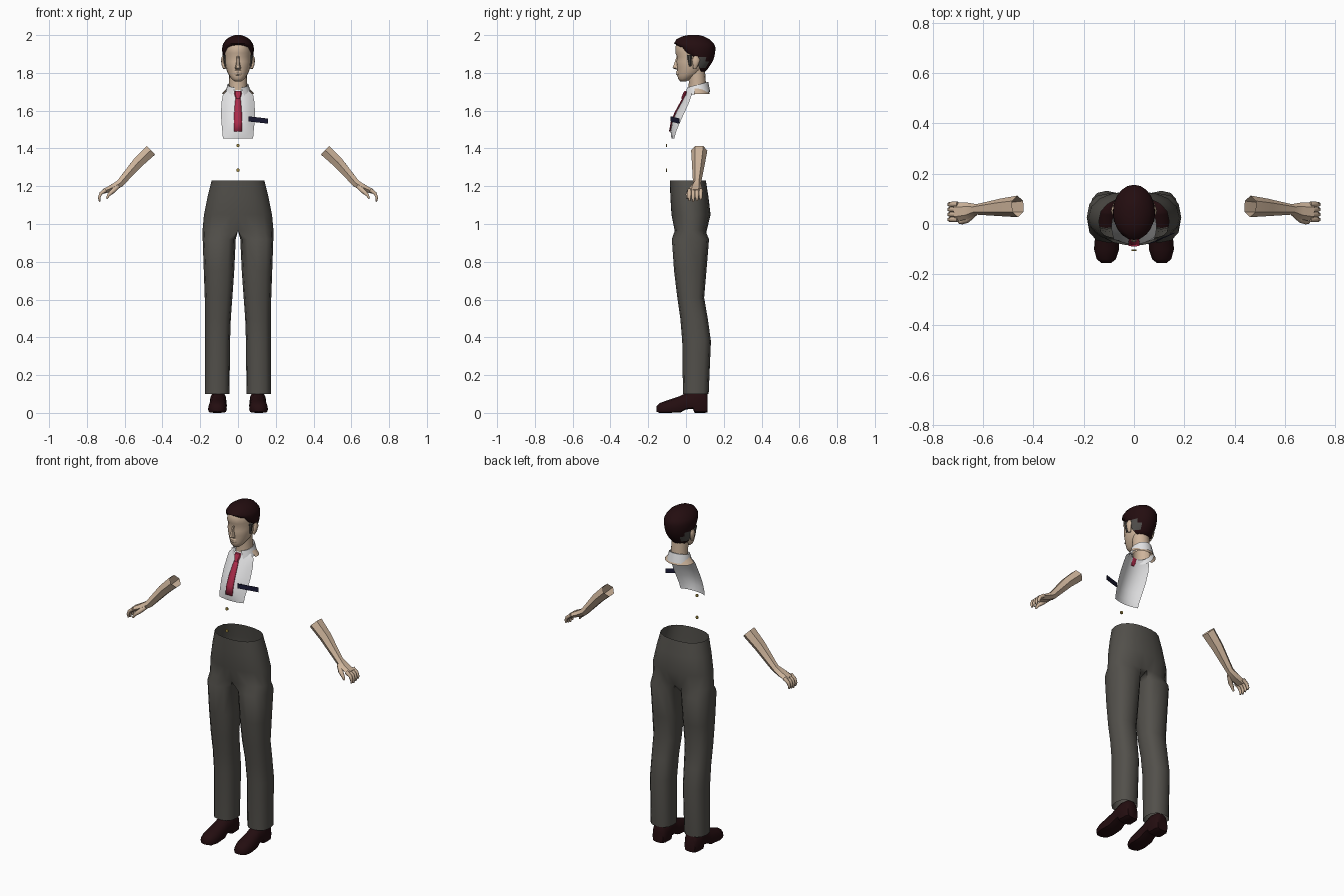
import bpy, bmesh
from math import sin, cos, pi, radians
from mathutils import Vector

cube = bpy.data.objects.get("Cube")
if cube:
    bpy.data.objects.remove(cube, do_unlink=True)


def material(name, r, g, b):
    m = bpy.data.materials.new(name)
    m.use_nodes = True
    m.diffuse_color = (r, g, b, 1)
    shader = next(n for n in m.node_tree.nodes if n.type == 'BSDF_PRINCIPLED')
    shader.inputs["Base Color"].default_value = (r, g, b, 1)
    shader.inputs["Roughness"].default_value = 0.8
    return m


SKIN = material("skin", 0.62, 0.46, 0.33)
HAIR = material("dark_brown", 0.017, 0.004, 0.005)
GREY = material("temple_grey", 0.08, 0.075, 0.07)
CLOTH = material("trouser_grey", 0.085, 0.08, 0.07)
WHITE = material("shirt_white", 0.78, 0.78, 0.79)
RED = material("tie_red", 0.42, 0.025, 0.07)
NAVY = material("navy", 0.012, 0.012, 0.04)
GOLD = material("button_gold", 0.35, 0.25, 0.05)


def grid(name, rows, mat, wrap=True, start=False, end=False, mirror=False, angle=35, thick=0):
    """Skin a list of point rows; optionally close each row and cap the ends."""
    bm = bmesh.new()
    loops = [[bm.verts.new(p) for p in row] for row in rows]
    n = len(rows[0])
    for a, b in zip(loops, loops[1:]):
        for i in range(n if wrap else n - 1):
            j = (i + 1) % n
            bm.faces.new((a[i], a[j], b[j], b[i]))
    if start:
        bm.faces.new(loops[0])
    if end:
        bm.faces.new(loops[-1])
    if mirror:  # remove walls lying on the symmetry plane
        inner = [f for f in bm.faces if all(abs(v.co.x) < 1e-5 for v in f.verts)]
        bmesh.ops.delete(bm, geom=inner, context='FACES')
    bmesh.ops.recalc_face_normals(bm, faces=bm.faces)
    mesh = bpy.data.meshes.new(name)
    bm.to_mesh(mesh)
    bm.free()
    mesh.materials.append(mat)
    ob = bpy.data.objects.new(name, mesh)
    bpy.context.collection.objects.link(ob)
    bpy.ops.object.select_all(action='DESELECT')
    ob.select_set(True)
    bpy.context.view_layer.objects.active = ob
    bpy.ops.object.shade_smooth_by_angle(angle=radians(angle))
    if mirror:
        ob.modifiers.new("mirror", 'MIRROR').merge_threshold = 0.0005
    if thick:
        ob.modifiers.new("thickness", 'SOLIDIFY').thickness = thick
    return ob


def power(v, e):
    return abs(v) ** e * (1 if v > 0 else -1)


def oval(z, front, back, half, cx=0, n=16, e=1.0):
    """Horizontal ring between two depths; e below one makes it boxier."""
    cy, ry = (front + back) / 2, (back - front) / 2
    return [(cx + half * power(cos(t), e), cy + ry * power(sin(t), e), z)
            for t in (2 * pi * i / n for i in range(n))]


def tube(name, path, mat, n=6, **kw):
    """Tube along points (x, y, z, half width along y, half thickness)."""
    pts = [Vector(p[:3]) for p in path]
    rows = []
    for i, p in enumerate(path):
        d = pts[min(i + 1, len(pts) - 1)] - pts[max(i - 1, 0)]
        v = d.cross(Vector((0, 1, 0))).normalized()
        u = v.cross(d).normalized()
        rows.append([pts[i] + u * p[3] * cos(t) + v * p[4] * sin(t)
                     for t in (2 * pi * k / n for k in range(n))])
    return grid(name, rows, mat, mirror=True, **kw)


# Trousers: half of the pelvis flowing into one leg, mirrored
def pelvis(z, front, back, width):
    cy, ry, cx = (front + back) / 2, (back - front) / 2, width * 0.52
    row = []
    for k in range(12):
        t = 2 * pi * k / 12
        c, s = cos(t), sin(t)
        x = cx + (width - cx) * c if c > 0 else max(0, cx * (1 + c / cos(pi / 6)))
        x = 0 if x < 1e-4 else x
        side = 0 if abs(s) < 1e-4 else (1 if s > 0 else -1)
        row.append((x, cy + side * ry * max(0, 1 - (x / width) ** 2.4) ** 0.45, z))
    return row


trouser_rows = [pelvis(*r) for r in (
    (1.23, -.085, .105, .14), (1.15, -.083, .118, .16), (1.05, -.077, .13, .18),
    (.965, -.06, .11, .188))]
trouser_rows += [oval(z, f, b, (o - i) / 2, (o + i) / 2, 12, .8) for z, f, b, i, o in (
    (.92, -.075, .122, .012, .187), (.75, -.063, .108, .02, .181), (.61, -.046, .096, .03, .176),
    (.5, -.03, .115, .038, .174), (.38, -.02, .132, .042, .174), (.1, -.016, .12, .045, .175))]
grid("trousers", trouser_rows, CLOTH, mirror=True, angle=40)

# Shoes: cross-sections from heel to toe
shoe_rows = []
for y, cx, half, low, high in (
        (.115, .105, .034, .004, .1), (.1, .105, .044, 0, .12), (.045, .105, .046, 0, .125),
        (.037, .105, .045, .022, .12), (0, .106, .042, .018, .105), (-.03, .107, .046, .002, .09),
        (-.1, .109, .05, 0, .066), (-.14, .11, .038, 0, .052), (-.156, .11, .018, .006, .034)):
    mid = low + (high - low) * 0.3
    row = []
    for k in range(12):
        t = 2 * pi * k / 12
        s = sin(t)
        z = mid + (high - mid) * s if s > 0 else mid + (mid - low) * power(s, .35) if s < -1e-4 else mid
        row.append((cx + half * power(cos(t), .75), y, z))
    shoe_rows.append(row)
grid("shoes", shoe_rows, HAIR, start=True, end=True, mirror=True, angle=50)

# Forearms with curled fingers
tube("forearms", [(.462, .07, 1.39, .043, .037), (.53, .066, 1.325, .035, .033),
                  (.625, .058, 1.215, .021, .023), (.665, .052, 1.192, .034, .02),
                  (.712, .048, 1.172, .038, .014)], SKIN, end=True)
for k in range(4):
    y = .018 + k * .02
    tip = 1.118 + abs(k - 1) * .005
    tube("finger", [(.70, y, 1.18, .011, .012), (.726, y, 1.162, .0105, .01),
                    (.735, y, 1.14, .009, .008), (.732, y, tip, .005, .005)],
         SKIN, start=True, end=True, angle=70)
tube("thumbs", [(.635, .04, 1.2, .012, .014), (.662, .018, 1.175, .014, .014),
                (.684, .008, 1.155, .01, .01), (.695, .006, 1.135, .005, .005)],
     SKIN, start=True, end=True, angle=70)

# Head, neck and nape
grid("head", [oval(*r) for r in (
    (1.755, -.03, .0, .018), (1.768, -.042, .03, .034), (1.785, -.045, .06, .046),
    (1.8, -.046, .085, .055), (1.83, -.048, .1, .065), (1.86, -.052, .12, .07),
    (1.885, -.046, .13, .072), (1.905, -.057, .135, .073), (1.94, -.055, .135, .07),
    (1.965, -.042, .12, .06), (1.985, -.01, .09, .04))], SKIN, start=True, end=True, angle=60)
grid("neck", [oval(*r) for r in ((1.7, .012, .11, .048), (1.75, .015, .105, .047),
                                 (1.82, .01, .1, .048))], SKIN, angle=60)
grid("nose", [oval(z, f, -.035, h, n=6) for z, f, h in (
    (1.818, -.055, .012), (1.826, -.074, .016), (1.85, -.064, .01), (1.89, -.05, .007))],
     SKIN, start=True, end=True, angle=60)
grid("lips", [oval(z, f, -.03, .02, n=8) for z, f in (
    (1.787, -.046), (1.793, -.053), (1.799, -.05), (1.805, -.053), (1.812, -.047))], SKIN, angle=60)
tube("ears", [(.07, .045, 1.823, .008, .008), (.076, .05, 1.84, .014, .01),
              (.08, .053, 1.87, .021, .011), (.078, .053, 1.888, .01, .007)],
     SKIN, n=8, start=True, end=True, angle=60)

# Hair: cap whose front is cut back to the hairline, grey at the temples
hair_rows = []
for z, f, b, half, cut in (
        (1.805, 0, .1, .045, .08), (1.825, -.04, .118, .067, .07), (1.86, -.05, .141, .076, .06),
        (1.885, -.055, .15, .08, .04), (1.905, -.058, .154, .083, .005), (1.93, -.062, .156, .084, -.015),
        (1.945, -.064, .153, .082, -.045), (1.956, -.064, .146, .078, -.07), (1.978, -.05, .125, .062, -.07),
        (1.993, -.02, .095, .038, -.07), (2, .01, .07, .016, -.07)):
    hair_rows.append([(x, max(y, cut), h) for x, y, h in oval(z, f, b, half, n=20)])
hair = grid("hair", hair_rows, HAIR, start=True, end=True, angle=60)
hair.data.materials.append(GREY)
for p in hair.data.polygons:
    if p.center.z < 1.88 and abs(p.normal.x) > .6 and p.center.y < .11:
        p.material_index = 1
tube("sideburns", [(.066, .022, 1.835, .006, .006), (.069, .02, 1.865, .01, .007),
                   (.073, .018, 1.895, .014, .01)], GREY, start=True, end=True)


# Open shirt front, tie and collar
def sheet(rows, n=8):
    return [[(half * u, y + bend * u * u, z) for u in (2 * k / n - 1 for k in range(n + 1))]
            for z, y, half, bend in rows]


grid("shirt_front", sheet((
    (1.453, -.077, .08, .015), (1.49, -.082, .083, .03), (1.54, -.073, .088, .042),
    (1.59, -.053, .09, .045), (1.645, -.023, .087, .04), (1.685, -.002, .08, .032),
    (1.71, .01, .055, .025))), WHITE, wrap=False, angle=60)
grid("tie", sheet((
    (1.49, -.09, .022, .003), (1.54, -.081, .022, .003), (1.59, -.061, .02, .003),
    (1.645, -.031, .016, .003), (1.672, -.016, .012, .003)), 2), RED, wrap=False, thick=.005)
grid("tie_knot", [oval(z, y - .01, y + .01, h, n=8) for z, y, h in (
    (1.665, -.016, .012), (1.69, -.006, .02), (1.705, .002, .019))], RED, start=True, end=True)


def arc(rx, ry, low, high, sweep, n=16):
    """Arc around the neck, open at the front, rising from front to back."""
    row = []
    for k in range(n + 1):
        t = radians(sweep) * (2 * k / n - 1)
        lift = (1 + cos(t)) / 2
        row.append((rx * sin(t), .06 + ry * cos(t), low + (high - low) * lift))
    return row


grid("collar", [arc(.052, .05, 1.695, 1.72, 160), arc(.052, .054, 1.722, 1.752, 162),
                arc(.056, .058, 1.722, 1.752, 162), arc(.07, .068, 1.678, 1.7, 152)],
     WHITE, wrap=False, angle=50)
grid("nape", [arc(.048, .048, 1.73, 1.735, 105), arc(.086, .066, 1.69, 1.688, 105)],
     SKIN, wrap=False, angle=50)

# Pocket strip and loose buttons
strip = [(.055, -.078, 1.57), (.16, -.034, 1.558)]
grid("pocket_strip", [[(x, y - d, z - h) for d, h in ((0, 0), (.004, 0), (.004, .027), (0, .027))]
                      for x, y, z in strip], NAVY, start=True, end=True)
for z in (1.415, 1.285):
    grid("button", [[(.009 * cos(pi * k / 5), y, z + .009 * sin(pi * k / 5)) for k in range(10)]
                    for y in (-.107, -.101)], GOLD, start=True, end=True)
